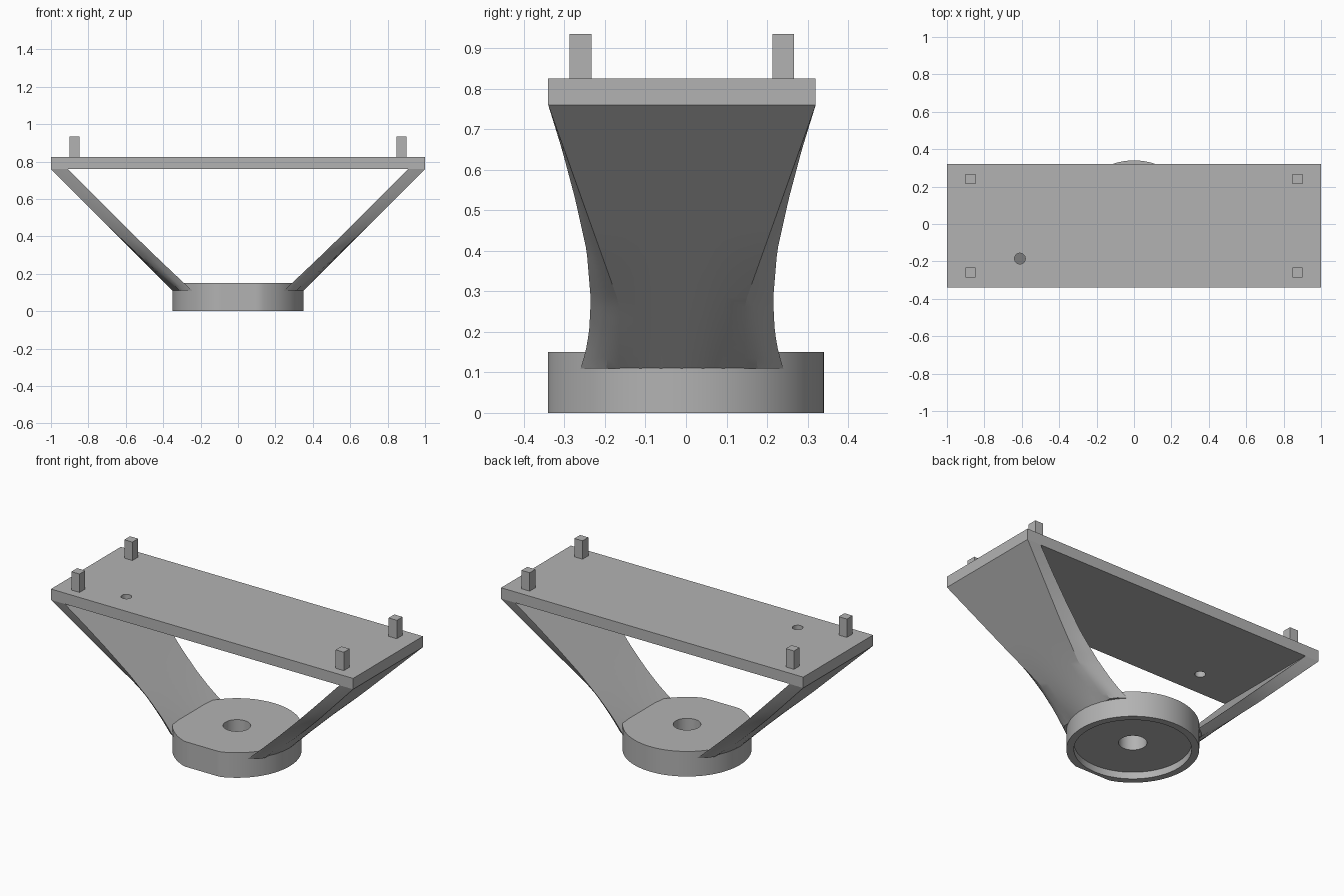
import bpy, bmesh, math
from mathutils import Matrix, Vector

cube = bpy.data.objects.get("Cube")
if cube:
    bpy.data.objects.remove(cube, do_unlink=True)

YC = -0.01        # shared centre line
R = 0.35          # base radius
PLATE_Z = 0.76    # underside of the plate

grey = bpy.data.materials.new("plain_grey")
grey.use_nodes = True
COLOUR = (0.45, 0.45, 0.45, 1)
grey.diffuse_color = COLOUR
grey.node_tree.nodes["Principled BSDF"].inputs["Base Color"].default_value = COLOUR


def finish(name, bm, smooth=False):
    bmesh.ops.recalc_face_normals(bm, faces=bm.faces)
    mesh = bpy.data.meshes.new(name)
    bm.to_mesh(mesh)
    bm.free()
    mesh.materials.append(grey)
    obj = bpy.data.objects.new(name, mesh)
    bpy.context.collection.objects.link(obj)
    if smooth:
        bpy.ops.object.select_all(action='DESELECT')
        obj.select_set(True)
        bpy.context.view_layer.objects.active = obj
        bpy.ops.object.shade_smooth_by_angle(angle=math.radians(25))
    return obj


def box(name, centre, size):
    bm = bmesh.new()
    bmesh.ops.create_cube(bm, size=1, matrix=Matrix.Translation(centre) @ Matrix.Diagonal((*size, 1)))
    return finish(name, bm)


# Plate with one small through hole
plate = box("top_plate", (0, YC, 0.7925), (2, 0.66, 0.065))
bm = bmesh.new()
bmesh.ops.create_cone(bm, cap_ends=True, segments=32, radius1=0.029, radius2=0.029,
                      depth=0.3, matrix=Matrix.Translation((-0.61, -0.185, 0.79)))
cutter = finish("hole_cutter", bm)
cutter.hide_render = True
cutter.hide_set(True)
cut = plate.modifiers.new("hole", 'BOOLEAN')
cut.operation = 'DIFFERENCE'
cut.object = cutter

# Four square pegs
for sx, side in ((-1, "right"), (1, "left")):
    for sy, end in ((-1, "front"), (1, "back")):
        box(f"{end}_{side}_peg", (sx * 0.875, YC + sy * 0.25, 0.875), (0.054, 0.054, 0.12))

# Round base: turned profile with a recess below, a bore and a flat front
bm = bmesh.new()
profile = [(0.075, 0.04), (0.31, 0.04), (0.31, 0), (R, 0), (R, 0.15), (0.075, 0.15)]
ring = [bm.verts.new((r, 0, z)) for r, z in profile]
edges = [bm.edges.new((ring[i], ring[(i + 1) % len(ring)])) for i in range(len(ring))]
bmesh.ops.spin(bm, geom=ring + edges, axis=(0, 0, 1), cent=(0, 0, 0),
               angle=math.tau, steps=96)
bmesh.ops.remove_doubles(bm, verts=bm.verts, dist=0.0001)
for v in bm.verts:
    v.co.y = max(v.co.y + YC, -0.34)
finish("round_base", bm, smooth=True)

# Arms: sections change from a flat slab at the plate to an arc on the base
WIDTHS = [(0.76, 0.33), (0.65, 0.296), (0.53, 0.264), (0.4, 0.235),
          (0.28, 0.225), (0.2, 0.229), (0.15, 0.238), (0.11, 0.25)]


def resample(z):
    for (z1, w1), (z0, w0) in zip(WIDTHS, WIDTHS[1:]):
        if z >= z0 - 1e-6:
            return w0 + (w1 - w0) * (z - z0) / (z1 - z0)
    return WIDTHS[-1][1]


def arm_section(z):
    t = (PLATE_Z - z) / 0.65
    outer = 1 - (PLATE_Z - z)
    wide = resample(z)
    crease = max(0.33 - 0.357 * (PLATE_Z - z), 0.155)
    bend = max(0, (t - 0.45) / 0.55) ** 2

    def bow(y):
        return bend * (R - math.sqrt(R * R - y * y))

    half = [(outer - bow(crease * f), crease * f) for f in (0, 0.33, 0.66, 1)]
    edge_x = outer - 0.09 - 0.015 * bend
    a = Vector(half[-1])
    b = Vector((edge_x, wide))
    for f in (0.33, 0.67):
        p = a.lerp(b, f)
        half.append((p.x + 0.025 * bend * 4 * f * (1 - f), p.y))
    half += [(edge_x, wide), (outer - 0.09, wide * 0.5)]
    loop = half + [(x, -y) for x, y in reversed(half[1:])]
    return [(x, y + YC, z) for x, y in loop]


def arm(name, side):
    bm = bmesh.new()
    steps = 26
    loops = []
    for i in range(steps + 1):
        z = PLATE_Z - 0.65 * i / steps
        loops.append([bm.verts.new((side * x, y, h)) for x, y, h in arm_section(z)])
    n = len(loops[0])
    for lo, hi in zip(loops, loops[1:]):
        for i in range(n):
            j = (i + 1) % n
            bm.faces.new((lo[i], lo[j], hi[j], hi[i]))
    bm.faces.new(loops[0])
    bm.faces.new(loops[-1])
    finish(name, bm, smooth=True)


arm("left_arm", 1)
arm("right_arm", -1)
